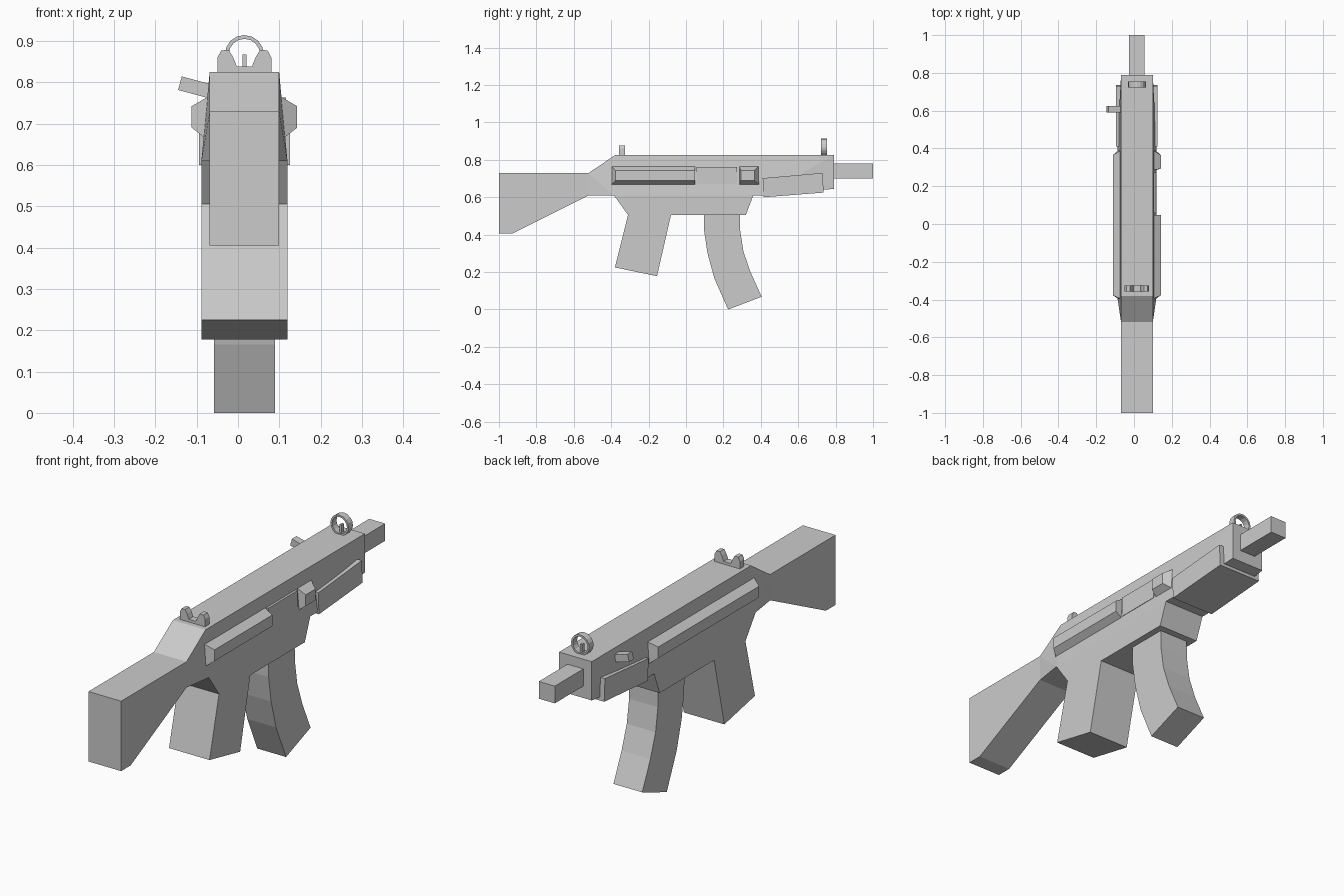
import bpy, math
from mathutils import Matrix

if "Cube" in bpy.data.objects:
    bpy.data.objects.remove(bpy.data.objects["Cube"])

CX = 0.0155          # centre plane of the gun
N, W = 0.084, 0.104  # narrow and wide half widths


def mesh(name, verts, faces):
    me = bpy.data.meshes.new(name)
    me.from_pydata(verts, [], faces)
    me.validate()
    ob = bpy.data.objects.new(name, me)
    bpy.context.collection.objects.link(ob)
    # consistent outward normals
    import bmesh
    bm = bmesh.new()
    bm.from_mesh(me)
    bmesh.ops.recalc_face_normals(bm, faces=bm.faces)
    bm.to_mesh(me)
    bm.free()
    return ob


def mirrored(name, outline, panels):
    """Closed shell from a (y, z, half width) outline and its side panels."""
    n = len(outline)
    verts = [(CX + s * w, y, z) for s in (-1, 1) for y, z, w in outline]
    faces = [[i, (i + 1) % n, (i + 1) % n + n, i + n] for i in range(n)]
    for p in panels:
        faces += [p, [i + n for i in reversed(p)]]
    return mesh(name, verts, faces)


def slab(name, pts, w):
    return mirrored(name, [(y, z, w) for y, z in pts], [list(range(len(pts)))])


def box(name, x0, x1, y0, y1, z0, z1):
    v = [(x, y, z) for x in (x0, x1) for y in (y0, y1) for z in (z0, z1)]
    f = [(0, 1, 3, 2), (4, 5, 7, 6), (0, 1, 5, 4), (2, 3, 7, 6), (0, 2, 6, 4), (1, 3, 7, 5)]
    return mesh(name, v, f)


def rail(name, side, y0, y1, in0, in1):
    """Chamfered side strip; in0 / in1 are the end chamfers."""
    v = []
    for y, dy in ((y0, in0), (y1, -in1)):
        for w, z, d in ((0.085, 0.767, 0), (0.1275, 0.742, dy), (0.1275, 0.69, dy), (0.098, 0.667, 0)):
            v.append((CX + side * w, y + d, z))
    f = [(0, 1, 2, 3), (4, 5, 6, 7)] + [(i, (i + 1) % 4, (i + 1) % 4 + 4, i + 4) for i in range(4)]
    return mesh(name, v, f)


# Stock and receiver in one shell
mirrored("stock_and_receiver", [
    (-1, 0.73, N), (-0.52, 0.73, N), (-0.38, 0.825, N), (0.79, 0.825, N), (0.79, 0.645, N),
    (0.41, 0.61, W), (0.36, 0.61, W), (0.32, 0.505, W), (-0.31, 0.505, W), (-0.385, 0.61, W),
    (-0.52, 0.61, N), (-0.93, 0.405, N), (-1, 0.405, N)],
    [[0, 1, 10, 11, 12], [1, 2, 9], [1, 9, 10], [2, 3, 5, 6, 9], [3, 4, 5], [6, 7, 8, 9]])

# Grip, curved magazine, handguard
slab("grip", [(-0.31, 0.506), (-0.38, 0.225), (-0.155, 0.178), (-0.08, 0.506)], W)
back = [(0.095, 0.52), (0.097, 0.42), (0.115, 0.30), (0.152, 0.165), (0.225, 0.0)]
front = [(0.405, 0.068), (0.345, 0.20), (0.307, 0.31), (0.29, 0.42), (0.288, 0.52)]
m = back + front
mirrored("magazine", [(y, z, 0.074) for y, z in m],
         [[i, i + 1, 8 - i, 9 - i] for i in range(4)])
slab("handguard", [(0.41, 0.702), (0.73, 0.73), (0.736, 0.625), (0.415, 0.6)], 0.11)

# Barrel
box("barrel", CX - 0.041, CX + 0.041, 0.78, 1.0, 0.70, 0.78)

# Side rails and ejection port cover
rail("left_rail", -1, -0.397, 0.39, 0.02, 0.025)
rail("right_rear_rail", 1, -0.397, 0.048, 0.02, 0.0)
rail("right_front_rail", 1, 0.285, 0.39, 0.008, 0.025)
box("port_cover", 0.09, 0.116, 0.057, 0.272, 0.67, 0.763)

# Charging handle, tilted upward to the left
handle = box("charging_handle", -0.045, 0.045, -0.017, 0.017, -0.017, 0.017)
handle.data.transform(Matrix.Translation((-0.097, 0.607, 0.786)) @ Matrix.Rotation(math.radians(15), 4, 'Y'))

# Rear notch sight
half = [(0.065, 0.82), (0.065, 0.86), (0.056, 0.877), (0.038, 0.878), (0.028, 0.862), (0.018, 0.838)]
prof = [(-x, z) for x, z in half] + [(x, z) for x, z in reversed(half)]
n = len(prof)
mesh("rear_sight", [(CX + x, y, z) for y in (-0.357, -0.325) for x, z in prof],
     [list(range(n)), list(range(n, 2 * n))] +
     [(i, (i + 1) % n, (i + 1) % n + n, i + n) for i in range(n)])

# Front ring sight with centre post
S = 16
ring, faces = [], []
for i in range(S):
    a = 2 * math.pi * i / S
    for r, y in ((0.047, 0.723), (0.047, 0.755), (0.038, 0.755), (0.038, 0.723)):
        ring.append((CX + r * math.cos(a), y, 0.867 + r * math.sin(a)))
    j = (i + 1) % S
    faces += [(4 * i + k, 4 * i + (k + 1) % 4, 4 * j + (k + 1) % 4, 4 * j + k) for k in range(4)]
mesh("front_sight_ring", ring, faces)
box("front_sight_post", CX - 0.005, CX + 0.005, 0.73, 0.748, 0.82, 0.867)
